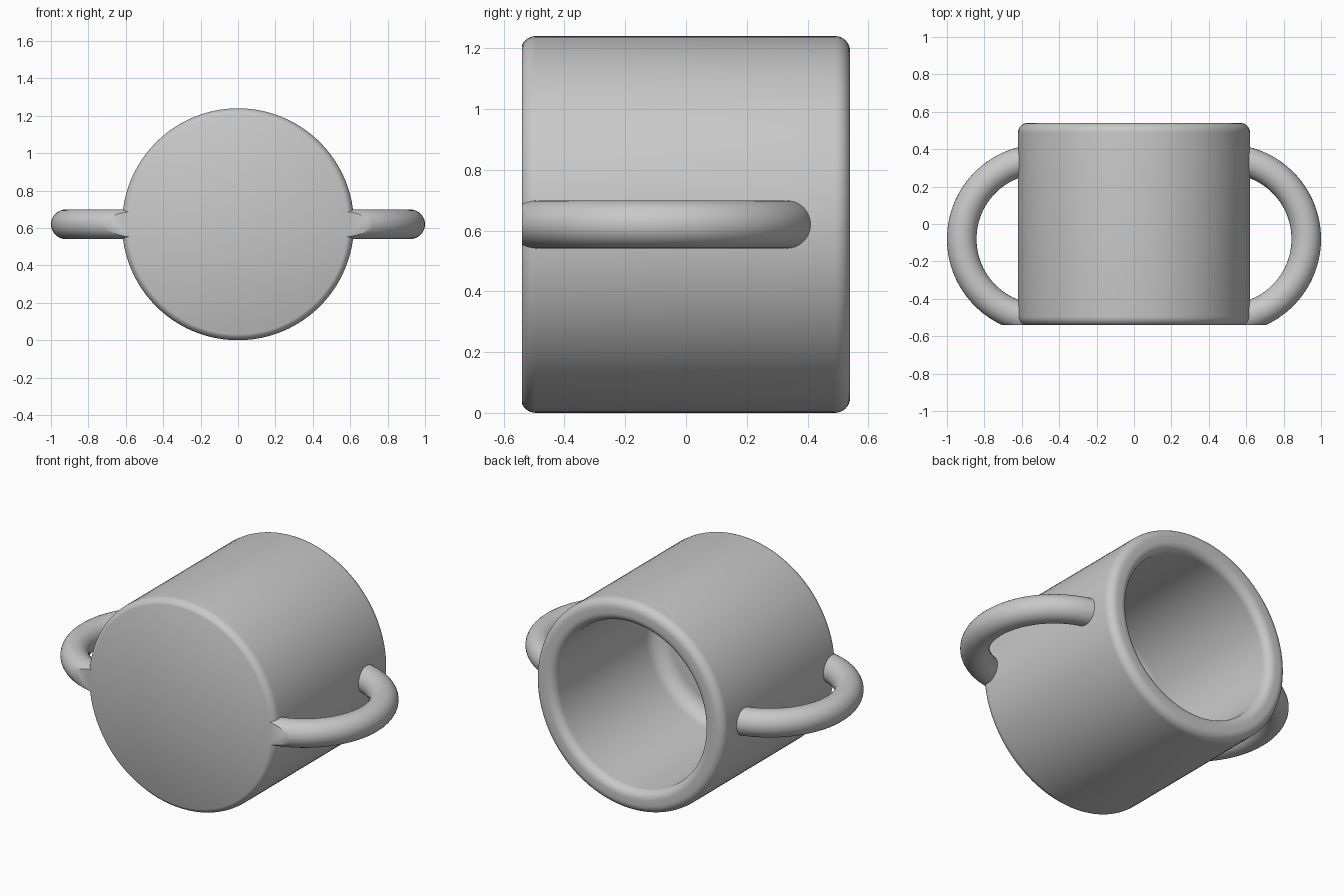
import bpy, bmesh
from math import cos, sin, radians, pi
from mathutils import Matrix, Vector

cube = bpy.data.objects.get("Cube")
if cube:
    bpy.data.objects.remove(cube, do_unlink=True)

AXIS_Z = 0.62      # height of the cup's axis
FRONT_Y = -0.54    # flat plane trimming the base of the cup and handles

grey = bpy.data.materials.new("plain grey")
grey.use_nodes = True
colour = (0.58, 0.58, 0.58, 1)
grey.diffuse_color = colour
grey.node_tree.nodes["Principled BSDF"].inputs["Base Color"].default_value = colour


def arc(r, y, radius, start, end, steps=8):
    """Fillet points (radius from axis, y) between two angles in degrees."""
    angles = [radians(start + (end - start) * i / steps) for i in range(steps + 1)]
    return [(r + radius * cos(a), y + radius * sin(a)) for a in angles]


def finish(bm, name):
    bmesh.ops.recalc_face_normals(bm, faces=bm.faces)
    mesh = bpy.data.meshes.new(name)
    bm.to_mesh(mesh)
    bm.free()
    mesh.materials.append(grey)
    obj = bpy.data.objects.new(name, mesh)
    bpy.context.collection.objects.link(obj)
    return obj


def make_cup():
    # Lathed profile: base, outer wall, rounded rim, inner wall, inner floor
    profile = ([(0, -0.544)] + arc(0.57, -0.494, 0.05, -90, 0)
               + arc(0.57, 0.49, 0.05, 0, 90) + arc(0.54, 0.49, 0.05, 90, 180)
               + arc(0.40, -0.32, 0.09, 0, -90) + [(0, -0.41)])
    bm = bmesh.new()
    verts = [bm.verts.new((r, y, AXIS_Z)) for r, y in profile]
    edges = [bm.edges.new(pair) for pair in zip(verts, verts[1:])]
    bmesh.ops.spin(bm, geom=verts + edges, cent=(0, 0, AXIS_Z), axis=(0, 1, 0),
                   angle=2 * pi, steps=96)
    bmesh.ops.remove_doubles(bm, verts=bm.verts, dist=0.0001)
    return finish(bm, "cup")


def make_handle(side, name):
    # Round tube swept along an arc whose ends are buried in the cup wall
    centre = Vector((0.494, -0.08, AXIS_Z))
    sweep = radians(81)
    bm = bmesh.new()
    place = (Matrix.Translation(centre) @ Matrix.Rotation(-sweep, 4, 'Z')
             @ Matrix.Translation((0.427, 0, 0)) @ Matrix.Rotation(pi / 2, 4, 'X'))
    bmesh.ops.create_circle(bm, segments=32, radius=0.079, matrix=place)
    bmesh.ops.spin(bm, geom=bm.verts[:] + bm.edges[:], cent=centre, axis=(0, 0, 1),
                   angle=2 * sweep, steps=48)
    bmesh.ops.holes_fill(bm, edges=[e for e in bm.edges if e.is_boundary], sides=0)
    bmesh.ops.scale(bm, vec=(side, 1, 1), verts=bm.verts)
    return finish(bm, name)


# Join both handles to the cup
cup = make_cup()
bpy.context.view_layer.objects.active = cup
for side, name in ((1, "left_handle"), (-1, "right_handle")):
    handle = make_handle(side, name)
    union = cup.modifiers.new(name, 'BOOLEAN')
    union.operation = 'UNION'
    union.solver = 'EXACT'
    union.object = handle
    bpy.ops.object.modifier_apply(modifier=union.name)
    bpy.data.objects.remove(handle, do_unlink=True)

# Slice the base flat, through the handles as well
bm = bmesh.new()
bm.from_mesh(cup.data)
bmesh.ops.bisect_plane(bm, geom=bm.verts[:] + bm.edges[:] + bm.faces[:],
                       plane_co=(0, FRONT_Y, 0), plane_no=(0, -1, 0), clear_outer=True)
bmesh.ops.holes_fill(bm, edges=[e for e in bm.edges if e.is_boundary], sides=0)
bmesh.ops.recalc_face_normals(bm, faces=bm.faces)
bm.to_mesh(cup.data)
bm.free()
cup.name = "two_handled_cup"

bpy.ops.object.select_all(action='DESELECT')
cup.select_set(True)
bpy.ops.object.shade_smooth_by_angle(angle=radians(35))
